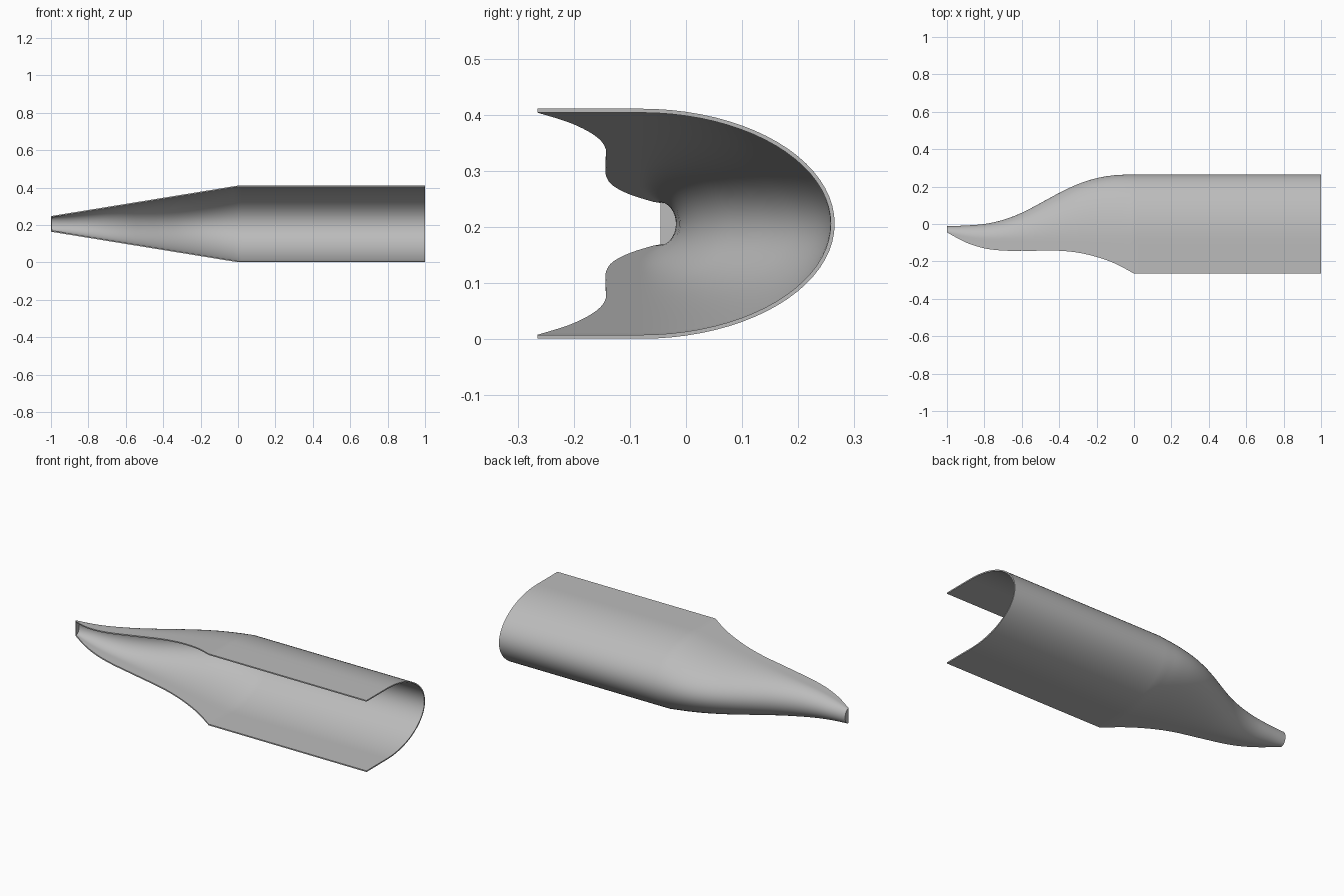
import bpy, bmesh, math

cube = bpy.data.objects.get("Cube")
if cube:
    bpy.data.objects.remove(cube, do_unlink=True)

MID_Z = 0.206
WALL = 0.007
ARC, SIDE = 40, 6

# Outlines of the tapered nose, sampled evenly from the tip (x=-1) to x=0
BACK = [-0.012, -0.008, 0.0, 0.022, 0.06, 0.112, 0.166, 0.213, 0.245, 0.261, 0.265]
LIP = [-0.045, -0.098, -0.13, -0.142, -0.143, -0.143, -0.143, -0.153, -0.176, -0.212, -0.265]
BEND = [-0.042, -0.068, -0.08, -0.08, -0.08, -0.08, -0.08, -0.08, -0.08, -0.08, -0.08]


def sample(table, x):
    """Smooth interpolation through an evenly spaced outline."""
    t = min(max((x + 1) * 10, 0), 10)
    i = min(int(t), 9)
    f = t - i
    p1, p2 = table[i], table[i + 1]
    p0 = table[i - 1] if i else 2 * p1 - p2
    p3 = table[i + 2] if i < 9 else 2 * p2 - p1
    m1, m2 = (p2 - p0) / 2, (p3 - p1) / 2
    d = p2 - p1
    return p1 + f * (m1 + f * (3 * d - 2 * m1 - m2 + f * (m1 + m2 - 2 * d)))


def section(x):
    """U-shaped section: straight sides joined by a half ellipse."""
    half = 0.205 + 0.163 * min(x, 0)
    back, lip, bend = (sample(t, x) for t in (BACK, LIP, BEND))
    bend = max(bend, lip + 0.002)
    upper = [(lip + (bend - lip) * i / SIDE, half) for i in range(SIDE)]
    arc = [(bend + (back - bend) * math.sin(a), half * math.cos(a))
           for a in (math.pi * i / ARC for i in range(ARC + 1))]
    lower = [(y, -z) for y, z in reversed(upper)]
    return [(x, y, MID_Z + z) for y, z in upper + arc + lower]


steel = bpy.data.materials.new("plain grey")
steel.use_nodes = True
grey = (0.5, 0.5, 0.5, 1)
steel.diffuse_color = grey
steel.node_tree.nodes["Principled BSDF"].inputs["Base Color"].default_value = grey

# Scoop shell lofted along x, with a closed tip
stations = [-1 + i / 40 for i in range(41)] + [0.02, 0.5, 1]
bm = bmesh.new()
rows = [[bm.verts.new(p) for p in section(x)] for x in stations]
for a, b in zip(rows, rows[1:]):
    for i in range(len(a) - 1):
        bm.faces.new((a[i], b[i], b[i + 1], a[i + 1]))
bm.faces.new(rows[0])
bmesh.ops.recalc_face_normals(bm, faces=bm.faces)
# Make the outside of the shell face outwards
bm.faces.ensure_lookup_table()
if bm.faces[-1].normal.x > 0:
    bmesh.ops.reverse_faces(bm, faces=bm.faces)
mesh = bpy.data.meshes.new("scoop_shell")
bm.to_mesh(mesh)
bm.free()
mesh.materials.append(steel)
scoop = bpy.data.objects.new("scoop_shell", mesh)
bpy.context.collection.objects.link(scoop)

# Wall thickness grows inwards
wall = scoop.modifiers.new("wall", 'SOLIDIFY')
wall.thickness = WALL
wall.offset = -1

bpy.context.view_layer.objects.active = scoop
scoop.select_set(True)
bpy.ops.object.modifier_apply(modifier="wall")
bpy.ops.object.shade_smooth_by_angle(angle=math.radians(35))
